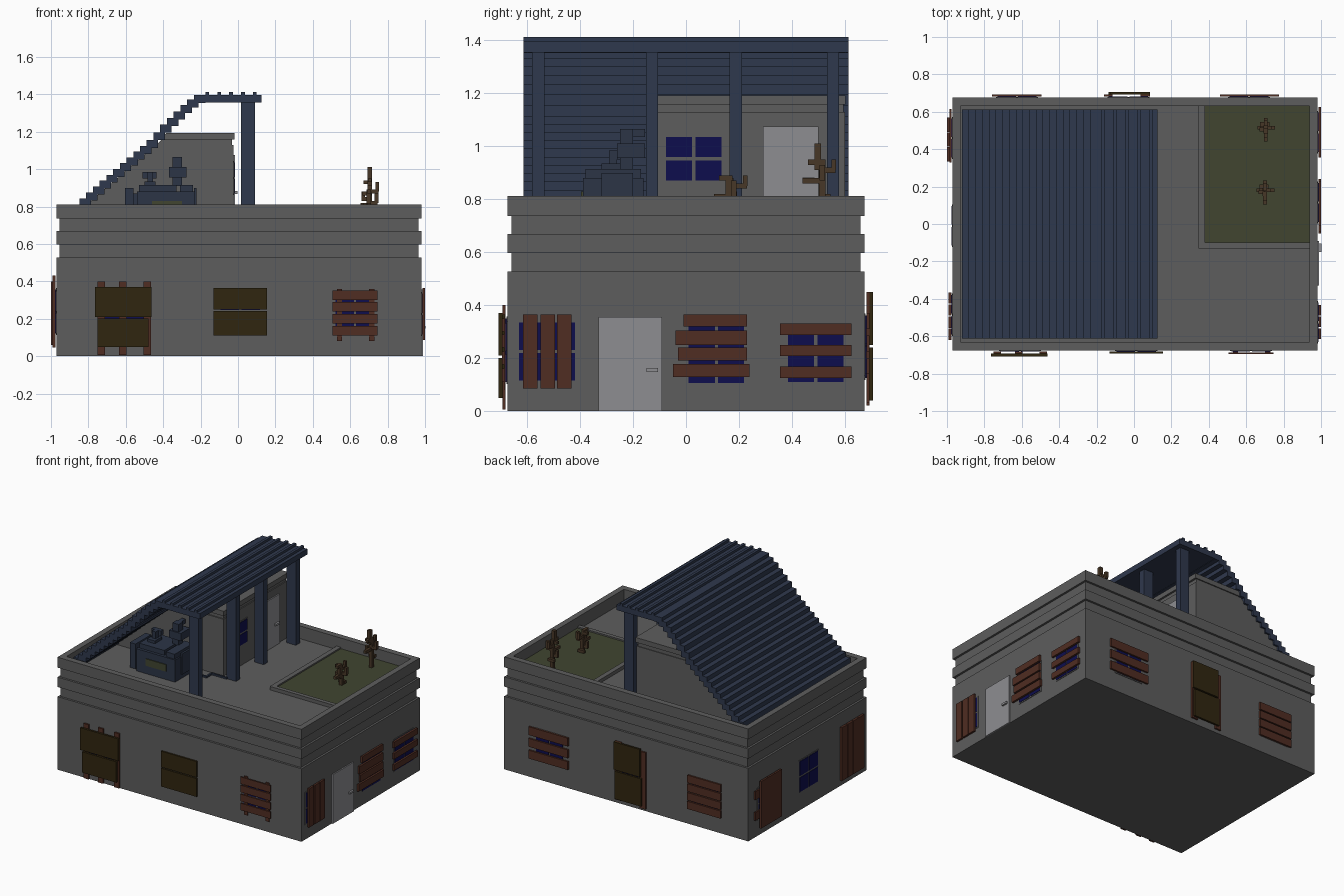
import bpy, bmesh

if "Cube" in bpy.data.objects:
    bpy.data.objects.remove(bpy.data.objects["Cube"])

def mat(name, r, g, b):
    m = bpy.data.materials.new(name)
    m.diffuse_color = (r, g, b, 1)
    m.use_nodes = True
    m.node_tree.nodes["Principled BSDF"].inputs["Base Color"].default_value = m.diffuse_color
    return m

CONCRETE = mat("concrete grey", 0.11, 0.11, 0.11)
STEEL = mat("blue steel", 0.028, 0.040, 0.074)
MACHINE = mat("machine blue", 0.025, 0.035, 0.062)
DOOR = mat("door white", 0.27, 0.27, 0.285)
GLASS = mat("window blue", 0.004, 0.004, 0.075)
PLANK = mat("red plank", 0.080, 0.026, 0.016)
PLY = mat("dark plywood", 0.030, 0.019, 0.005)
SOIL = mat("mossy soil", 0.052, 0.060, 0.030)
TWIG = mat("dry twig", 0.064, 0.038, 0.020)

def finish(name, bm, material):
    bmesh.ops.recalc_face_normals(bm, faces=bm.faces)
    me = bpy.data.meshes.new(name)
    bm.to_mesh(me)
    bm.free()
    me.materials.append(material)
    ob = bpy.data.objects.new(name, me)
    bpy.context.collection.objects.link(ob)
    return ob

def boxes(name, material, items):
    """One object out of boxes given as x0, x1, y0, y1, z0, z1."""
    bm = bmesh.new()
    for x0, x1, y0, y1, z0, z1 in items:
        vs = bmesh.ops.create_cube(bm, size=1)["verts"]
        for v in vs:
            v.co.x = x1 if v.co.x > 0 else x0
            v.co.y = y1 if v.co.y > 0 else y0
            v.co.z = z1 if v.co.z > 0 else z0
    return finish(name, bm, material)

def prism(name, material, pts, y0, y1):
    """Extrude an x-z outline along y."""
    bm = bmesh.new()
    f = bm.faces.new([bm.verts.new((x, y0, z)) for x, z in pts])
    r = bmesh.ops.extrude_face_region(bm, geom=[f])
    for v in r["geom"]:
        if isinstance(v, bmesh.types.BMVert):
            v.co.y = y1
    return finish(name, bm, material)

def on_wall(side, u0, u1, z0, z1, d0, d1):
    """Box on a wall: u runs along the wall, d is distance out from it."""
    if side == "front":
        return (u0, u1, -0.675 - d1, -0.675 - d0, z0, z1)
    if side == "back":
        return (u0, u1, 0.675 + d0, 0.675 + d1, z0, z1)
    if side == "right":
        return (0.98 + d0, 0.98 + d1, u0, u1, z0, z1)
    if side == "annex":
        return (-0.025 + d0, -0.025 + d1, u0, u1, z0, z1)
    return (-0.97 - d1, -0.97 - d0, u0, u1, z0, z1)

def window(name, side, u, z, w=0.21, h=0.22):
    """Four panes split by a cross bar, with a thin frame behind."""
    panes = [on_wall(side, u + a * w / 2 + (0.006 if a == 0 else 0), u + (a + 1) * w / 2 - (0.006 if a == -1 else 0),
                     z + b * h / 2 + (0.006 if b == 0 else 0), z + (b + 1) * h / 2 - (0.006 if b == -1 else 0), 0, 0.006)
             for a in (-1, 0) for b in (-1, 0)]
    boxes(name + "_panes", GLASS, panes)
    boxes(name + "_frame", CONCRETE, [on_wall(side, u - w / 2 - .008, u + w / 2 + .008, z - h / 2 - .008, z + h / 2 + .008, 0, 0.003)])

def boards(name, material, side, rects, d0, d1):
    boxes(name, material, [on_wall(side, *r, d0, d1) for r in rects])

# building shell: rectangular loops from the ground up, over the parapet and down to the deck
bm = bmesh.new()
W, I, P = (0.975, 0.675), (0.96, 0.66), (0.933, 0.632)
DECK = 0.72
loops = [(W, 0), (W, .527), (I, .527), (I, .597), (W, .597), (W, .668), (I, .668),
         (I, .737), (W, .737), (W, .812), (P, .812), (P, DECK)]
rings = [[bm.verts.new((0.005 + sx * s[0], sy * s[1], z)) for sx, sy in ((-1, -1), (1, -1), (1, 1), (-1, 1))]
         for s, z in loops]
for a, b in zip(rings, rings[1:]):
    for i in range(4):
        bm.faces.new((a[i], a[(i + 1) % 4], b[(i + 1) % 4], b[i]))
bm.faces.new(rings[0])
bm.faces.new(rings[-1])
finish("building_shell", bm, CONCRETE)

# planting bed and its kerb
boxes("bed_kerb", CONCRETE, [(.345, .38, -.13, .632, DECK, .745), (.38, .938, -.13, -.1, DECK, .745)])
boxes("bed_soil", SOIL, [(.38, .938, -.1, .632, DECK, .735)])

# dead shrubs
def shrub(name, x, y, top, m):
    t = 0.012
    parts = [(-t, t, -t, t, .73, top - .06), (-t, t, -.03, -.005, top - .1, top),
             (-.045, 0, -.01, .01, .83, .85), (-.045, -.027, -.01, .01, .85, .88),
             (0, .045, -.01, .01, .87, .89), (.03, .05, -.01, .01, .88, .93),
             (-.01, .01, -.075, 0, .86, .88), (-.01, .01, -.055, -.01, .93, .95),
             (-.01, .01, 0, .05, .9, .92), (-.01, .01, .035, .052, .91, .95),
             (-.035, 0, -.02, 0, .92, .94), (-.03, .02, .01, .03, .8, .82)]
    dz = top - 1.01
    boxes(name, TWIG, [(x + a, x + b, y + c * m, y + d * m, e + (dz if e > .75 else 0), f + dz) if m > 0 else
                       (x + a, x + b, y + d * m, y + c * m, e + (dz if e > .75 else 0), f + dz)
                       for a, b, c, d, e, f in parts])

shrub("shrub_rear", .705, .515, 1.01, 1)
shrub("shrub_front", .70, .18, .95, 1)

# corrugated canopy: stepped slope, then a flat top with ribs
path = [(-.92, .74), (-.845, .815), (-.65, .985), (-.446, 1.16), (-.393, 1.225), (-.26, 1.355), (-.2, 1.395)]
def height(x):
    for (xa, za), (xb, zb) in zip(path, path[1:]):
        if x <= xb:
            return za + (zb - za) * (x - xa) / (xb - xa)
    return path[-1][1]

upper, n = [], 20
xs = [-.92 + .72 * i / n for i in range(n + 1)]
for xa, xb in zip(xs, xs[1:]):
    upper += [(xa, height(xb)), (xb, height(xb))]
lower = [(x + .025, z - .042) for x, z in upper]
for c in (-.165, -.1, -.037, .027, .09):
    upper += [(c - .01, 1.395), (c - .01, 1.412), (c + .01, 1.412), (c + .01, 1.395)]
    lower += [(c - .01, 1.355), (c - .004, 1.355), (c + .004, 1.355), (c + .01, 1.355)]
upper.append((.125, 1.395))
lower.append((.125, 1.355))
bm = bmesh.new()
rows = [[bm.verts.new((x, y, z)) for x, z in pts]
        for pts, y in ((upper, -.613), (upper, .613), (lower, .613), (lower, -.613))]
for a, b in zip(rows, rows[1:] + rows[:1]):
    for i in range(len(a) - 1):
        bm.faces.new((a[i], a[i + 1], b[i + 1], b[i]))
for i in (0, -1):
    bm.faces.new([r[i] for r in rows])
finish("canopy", bm, STEEL)
boxes("canopy_posts", STEEL, [(.015, .09, y - .023, y + .023, DECK, 1.36) for y in (-.558, -.128, .188, .555)])

# annex under the canopy, with a grooved cap
prism("annex", CONCRETE, [(-.895, DECK), (-.025, DECK), (-.025, 1.13), (-.435, 1.13), (-.446, 1.125), (-.845, .778)], -.13, .6)
prism("annex_groove", CONCRETE, [(-.435, 1.13), (-.032, 1.13), (-.032, 1.157), (-.41, 1.157)], -.122, .595)
prism("annex_cap", CONCRETE, [(-.41, 1.157), (-.018, 1.157), (-.018, 1.192), (-.385, 1.192)], -.137, .603)
window("annex_window", "annex", .029, .953, .21, .165)

# doors
for nm, side, u, w, z in (("ground", "right", -.21, .12, 0), ("annex", "annex", .395, .105, DECK)):
    boards(nm + "_door", DOOR, side, [(u - w, u + w, z, z + .355)], 0, .009)
    boards(nm + "_door_handle", DOOR, side, [(u + w - .06, u + w - .015, z + .148, z + .162)], .009, .022)

# generator with exhausts and cable
boxes("generator", MACHINE, [
    (-.54, -.23, -.39, -.16, DECK, .88), (-.53, -.33, -.37, -.18, .88, .915), (-.31, -.24, -.38, -.17, .88, .915),
    (-.605, -.56, -.37, -.19, DECK, .9), (-.57, -.53, -.32, -.23, .76, .87), (-.235, -.222, -.32, -.2, .75, .9),
    (-.5, -.44, -.32, -.24, .9, .935), (-.485, -.455, -.29, -.26, .93, .985), (-.51, -.435, -.26, -.23, .95, .985),
    (-.35, -.30, -.25, -.20, .91, 1.065), (-.37, -.275, -.26, -.155, .955, 1.01), (-.34, -.31, -.21, -.155, 1.035, 1.065)])
boxes("generator_grille", SOIL, [(-.46, -.3, -.396, -.39, .78, .83)])
boxes("cable", MACHINE, [(-.23, -.1, -.22, -.207, DECK, .732), (-.11, -.097, -.22, -.15, DECK, .732), (-.1, .02, -.16, -.147, DECK, .732)])

# front windows and their boards
window("front_window_left", "front", -.61, .22)
boards("front_left_uprights", PLANK, "front", [(u, u + .04, .005, .4) for u in (-.75, -.635, -.505)], .006, .018)
boards("front_left_ply", PLY, "front", [(-.765, -.462, .21, .37), (-.75, -.478, .05, .2)], .018, .033)
window("front_window_middle", "front", .012, .24)
boards("front_middle_ply", PLY, "front", [(-.13, .155, .25, .365), (-.13, .155, .11, .242)], .006, .018)
window("front_window_right", "front", .625, .22)
boards("front_right_uprights", PLANK, "front", [(.53, .555, .08, .36), (.70, .73, .08, .36)], .006, .011)
boards("front_right_planks", PLANK, "front", [(.505, .745, z, z + .05) for z in (.11, .175, .24, .3)], .011, .02)

# right side windows
window("right_window_front", "right", -.525, .225)
boards("right_front_planks", PLANK, "right", [(u, u + .055, .085, .365) for u in (-.615, -.55, -.488)], .006, .02)
window("right_window_middle", "right", .115, .215)
boards("right_middle_planks", PLANK, "right", [(-.01, .23, .32, .365), (-.04, .23, .25, .305), (-.03, .23, .19, .24), (-.05, .24, .128, .178)], .006, .02)
window("right_window_back", "right", .49, .22)
boards("right_back_planks", PLANK, "right", [(.355, .625, z, z + .043) for z in (.125, .207, .288)], .006, .02)

# back windows
window("back_window_right", "back", .615, .25)
boards("back_right_planks", PLANK, "back", [(.46, .775, z, z + .06) for z in (.14, .225, .31)], .006, .018)
window("back_window_middle", "back", -.03, .24)
boards("back_middle_uprights", PLANK, "back", [(-.16, -.115, .02, .43), (.035, .085, .03, .45)], .006, .018)
boards("back_middle_ply", PLY, "back", [(-.125, .085, .25, .45), (-.135, .075, .04, .24)], .018, .032)
window("back_window_left", "back", -.625, .235)
boards("back_left_planks", PLANK, "back", [(-.76, -.495, z, z + .055) for z in (.115, .178, .241, .304)], .006, .018)

# left side windows
window("left_window_back", "left", .46, .23)
boards("left_back_rails", PLANK, "left", [(.33, .615, .13, .19), (.33, .615, .28, .34)], .006, .016)
boards("left_back_planks", PLANK, "left", [(u, u + .076, .06, .4) for u in (.335, .414, .493)], .016, .03)
window("left_window_middle", "left", -.01, .245)
window("left_window_front", "left", -.485, .235)
boards("left_front_planks", PLANK, "left", [(u, u + .06, .045, .43) for u in (-.62, -.555, -.49, -.425)], .006, .022)
